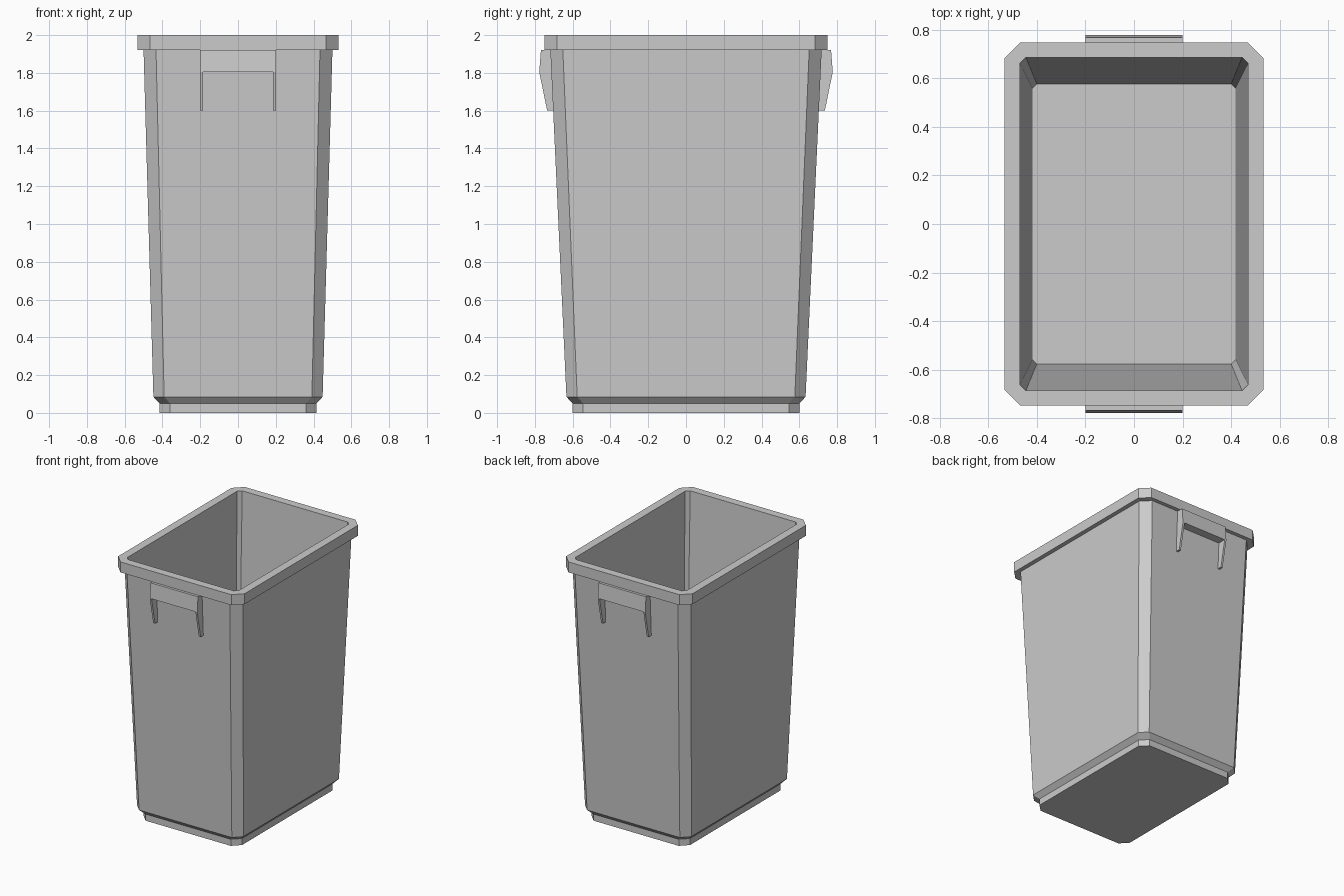
import bpy

if "Cube" in bpy.data.objects:
    bpy.data.objects.remove(bpy.data.objects["Cube"])


def make_object(name, verts, faces):
    mesh = bpy.data.meshes.new(name)
    mesh.from_pydata(verts, [], faces)
    mesh.update()
    obj = bpy.data.objects.new(name, mesh)
    bpy.context.collection.objects.link(obj)
    return obj


def ring(hx, hy, c, z):
    """Rectangle with chamfered corners, counter-clockwise."""
    return [(hx, -hy + c, z), (hx, hy - c, z), (hx - c, hy, z), (-hx + c, hy, z),
            (-hx, hy - c, z), (-hx, -hy + c, z), (-hx + c, -hy, z), (hx - c, -hy, z)]


def loft(name, sections):
    verts = [v for s in sections for v in ring(*s)]
    faces = [tuple(reversed(range(8)))]
    for k in range(len(sections) - 1):
        a, b = 8 * k, 8 * k + 8
        faces += [(a + i, a + (i + 1) % 8, b + (i + 1) % 8, b + i) for i in range(8)]
    faces.append(tuple(range(len(verts) - 8, len(verts))))
    return make_object(name, verts, faces)


def extrude_x(name, profile, x0, x1, side):
    """Extrude a (y, z) profile along x; side = 1 back, -1 front."""
    n = len(profile)
    verts = [(x, side * y, z) for x in (x0, x1) for y, z in profile]
    faces = [tuple(range(n)), tuple(reversed(range(n, 2 * n)))]
    faces += [(i, i + n, (i + 1) % n + n, (i + 1) % n) for i in range(n)]
    if side > 0:
        faces = [tuple(reversed(f)) for f in faces]
    return make_object(name, verts, faces)


# Bin shell: foot, tapered outer wall, rim, inner wall, floor
loft("bin_body", [
    (0.415, 0.60, 0.056, 0.0),
    (0.415, 0.60, 0.056, 0.05),
    (0.448, 0.633, 0.057, 0.085),
    (0.50, 0.718, 0.066, 1.92),
    (0.533, 0.748, 0.066, 1.92),
    (0.533, 0.748, 0.066, 2.0),
    (0.47, 0.686, 0.025, 2.0),
    (0.418, 0.576, 0.018, 0.06),
])

# Handles: grip block under the rim with a thin rib at each end
grip = [(0.71, 1.92), (0.71, 1.805), (0.777, 1.805), (0.768, 1.92)]
rib = [(0.71, 1.92), (0.70, 1.6), (0.735, 1.6), (0.777, 1.805), (0.768, 1.92)]
for label, side in (("front", -1), ("back", 1)):
    extrude_x(label + "_handle_grip", grip, -0.185, 0.185, side)
    extrude_x(label + "_handle_rib_left", rib, -0.20, -0.185, side)
    extrude_x(label + "_handle_rib_right", rib, 0.185, 0.20, side)

# Make every face point outwards
import bmesh
for obj in bpy.context.collection.objects:
    bm = bmesh.new()
    bm.from_mesh(obj.data)
    bmesh.ops.recalc_face_normals(bm, faces=bm.faces)
    bm.to_mesh(obj.data)
    bm.free()
